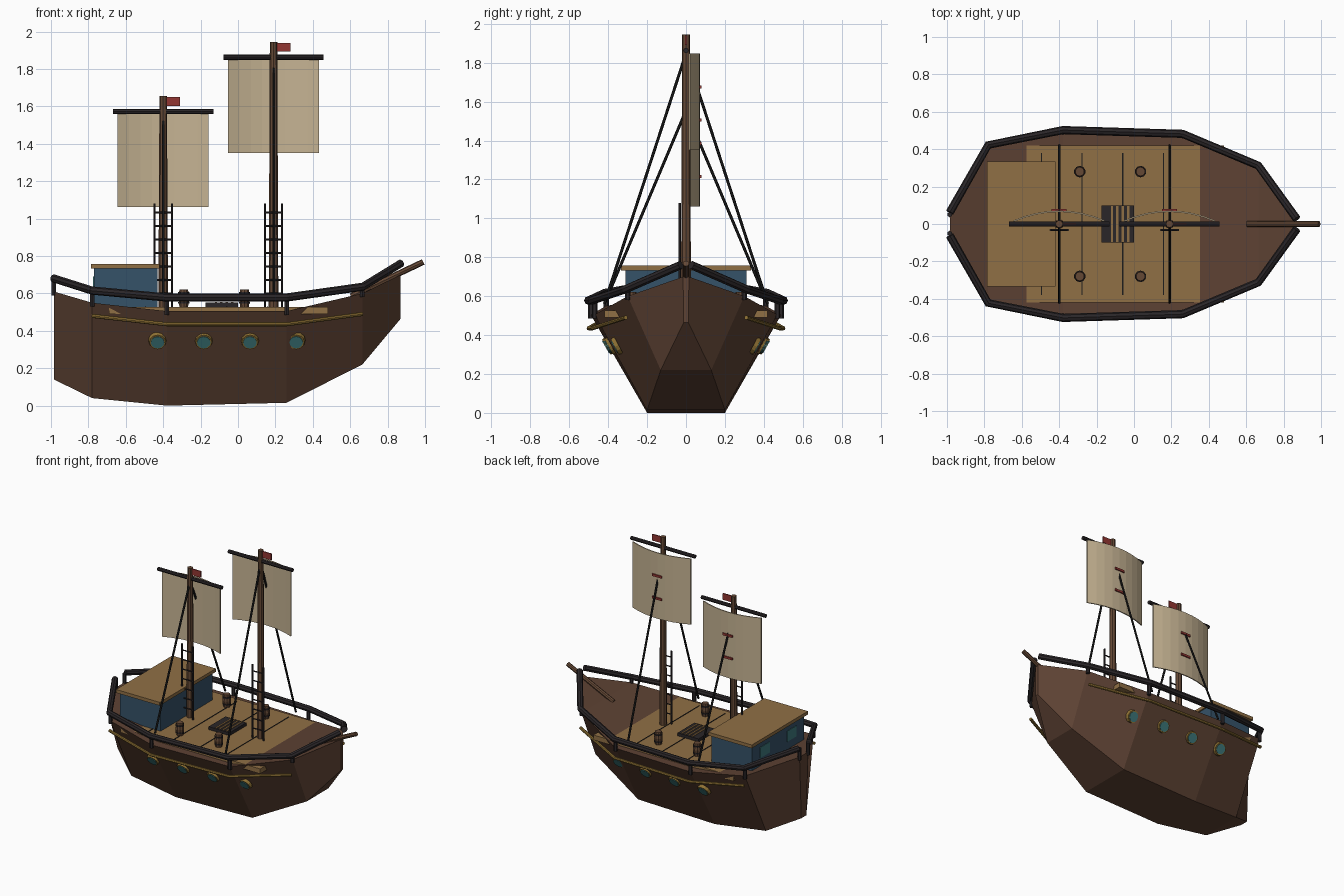
import bpy, bmesh, math
from mathutils import Vector

if "Cube" in bpy.data.objects:
    bpy.data.objects.remove(bpy.data.objects["Cube"])


def material(name, r, g, b):
    m = bpy.data.materials.new(name)
    m.use_nodes = True
    m.diffuse_color = (r, g, b, 1)
    m.node_tree.nodes["Principled BSDF"].inputs["Base Color"].default_value = (r, g, b, 1)
    return m


HULL = material("hull_brown", .11, .054, .033)
DECK = material("deck_tan", .28, .16, .06)
DARK = material("dark_trim", .023, .019, .021)
MAST = material("mast_brown", .13, .066, .036)
SAIL = material("sail_canvas", .56, .45, .29)
BLUE = material("cabin_blue", .036, .085, .14)
GOLD = material("gold_trim", .28, .17, .035)
TEAL = material("window_teal", .05, .2, .21)
RED = material("flag_red", .29, .037, .032)
ROPE = material("rope_black", .012, .012, .012)


def add(name, bm, mat):
    bmesh.ops.recalc_face_normals(bm, faces=bm.faces)
    me = bpy.data.meshes.new(name)
    bm.to_mesh(me)
    bm.free()
    me.materials.append(mat)
    ob = bpy.data.objects.new(name, me)
    bpy.context.collection.objects.link(ob)
    return ob


def box(name, mat, lo, hi):
    bm = bmesh.new()
    bmesh.ops.create_cube(bm, size=1)
    lo, hi = Vector(lo), Vector(hi)
    for v in bm.verts:
        v.co = (lo + hi) / 2 + v.co * (hi - lo)
    return add(name, bm, mat)


def rod(name, mat, a, b, r1, r2=None, sides=8):
    a, b = Vector(a), Vector(b)
    bm = bmesh.new()
    bmesh.ops.create_cone(bm, cap_ends=True, segments=sides, radius1=r1,
                          radius2=r1 if r2 is None else r2, depth=(b - a).length)
    turn = (b - a).to_track_quat('Z', 'Y')
    for v in bm.verts:
        v.co = turn @ v.co + (a + b) / 2
    return add(name, bm, mat)


def tube(name, mat, pts, r, sides=8):
    """Mitred tube following a list of points."""
    pts = [Vector(p) for p in pts]
    bm = bmesh.new()
    rings = []
    for i, p in enumerate(pts):
        d = (pts[min(i + 1, len(pts) - 1)] - pts[max(i - 1, 0)]).normalized()
        side = d.cross(Vector((0, 0, 1))).normalized()
        up = side.cross(d)
        rings.append([bm.verts.new(p + r * (side * math.cos(t) + up * math.sin(t)))
                      for t in (math.tau * k / sides for k in range(sides))])
    skin(bm, rings)
    return add(name, bm, mat)


def skin(bm, rings):
    n = len(rings[0])
    for a, b in zip(rings, rings[1:]):
        for k in range(n):
            bm.faces.new((a[k], a[(k + 1) % n], b[(k + 1) % n], b[k]))
    bm.faces.new(rings[0])
    bm.faces.new(rings[-1])


# Hull stations: x, top half width, top z, bottom half width, bottom z, rail z
STATIONS = [(-.985, .05, .61, .03, .14, .68), (-.78, .41, .55, .16, .04, .615),
            (-.38, .49, .505, .2, 0, .578), (.26, .47, .505, .2, .015, .578),
            (.665, .3, .6, .13, .22, .635), (.87, .015, .7, .012, .465, .76)]
bm = bmesh.new()
skin(bm, [[bm.verts.new(p) for p in ((x, -w, t), (x, w, t), (x, b, z), (x, -b, z))]
          for x, w, t, b, z, _ in STATIONS])
add("hull", bm, HULL)

# Deck and plank seams
DZ = .527
box("deck", DECK, (-.69, -.42, .49), (.48, .42, DZ))
for i in range(5):
    x = -.495 + i * .2175
    box("plank_seam", ROPE, (x - .003, -.38, DZ - .003), (x + .003, .38, DZ + .003))

# Rails, posts, trim, portholes on both sides
for s, side in ((-1, "right"), (1, "left")):
    tube(side + "_rail", DARK,
         [(x, s * (w + .012), r) for x, w, t, b, z, r in STATIONS], .022)
    for x, w, t, b, z, r in STATIONS[:-1]:
        rod(side + "_rail_post", DARK, (x, s * w, t - .02), (x, s * w, r), .014, sides=6)
    tube(side + "_gold_trim", GOLD,
         [(x, s * (w + .01), t - .07 - .04 * (x > .5)) for x, w, t, *_ in STATIONS[1:5]], .011)
    for i in range(4):
        px, pz = -.43 + .247 * i, .345
        a, c = (STATIONS[2], STATIONS[3]) if px < .26 else (STATIONS[3], STATIONS[4])
        f = (px - a[0]) / (c[0] - a[0])
        w, t, b, z = (a[k] + f * (c[k] - a[k]) for k in range(1, 5))
        p = Vector((px, s * (b + (w - b) * (pz - z) / (t - z)), pz))
        n = Vector((0, s * (t - z), b - w)).normalized()
        rod("porthole_frame", GOLD, p - n * .01, p + n * .012, .05, .044, 12)
        rod("porthole_glass", TEAL, p, p + n * .016, .036, sides=12)

# Cabin
box("cabin", BLUE, (-.77, -.31, .5), (-.43, .31, .735))
box("cabin_roof", DECK, (-.785, -.335, .732), (-.42, .335, .757))
for y in (-.16, .16):
    box("cabin_window", TEAL, (-.774, y - .055, .61), (-.768, y + .055, .69))

# Bowsprit
rod("bowsprit", MAST, (.605, 0, .585), (.99, 0, .768), .016)


def sail(name, x, top, bottom):
    """Canvas bellied towards +y, made from flat vertical strips."""
    n, half, th = 8, .243, .008
    bm = bmesh.new()
    rings = []
    for i in range(n + 1):
        u = 2 * i / n - 1
        y = .012 + .052 * (1 - u * u)
        rings.append([bm.verts.new((x + u * half, yy, z)) for yy, z in
                      ((y, bottom), (y + th, bottom), (y + th, top), (y, top))])
    skin(bm, rings)
    add(name, bm, SAIL)


# Masts with yard, sail, flag, ladder and shrouds
for name, x, top in (("aft", -.4, 1.655), ("fore", .19, 1.945)):
    yard = top - .082
    rod(name + "_mast", MAST, (x, 0, .5), (x, 0, top), .026, .02)
    rod(name + "_yard", DARK, (x - .268, 0, yard), (x + .268, 0, yard), .014)
    sail(name + "_sail", x, yard - .015, yard - .512)
    box(name + "_flag", RED, (x + .015, -.004, top - .053), (x + .09, .004, top - .005))
    for dz in (.27, .44):
        box(name + "_sail_tie", RED, (x - .04, .068, top - dz - .008),
            (x + .04, .08, top - dz + .008))
    for s in (-1, 1):
        rod(name + "_shroud", ROPE, (x, s * .42, .56), (x, s * .005, yard - .03), .0075, sides=6)
        rod(name + "_ladder_side", DARK, (x + s * .046, -.032, DZ),
            (x + s * .046, -.032, 1.08), .006, sides=6)
    for i in range(7):
        z = .6 + i * .072
        rod(name + "_ladder_rung", DARK, (x - .046, -.032, z), (x + .046, -.032, z), .005, sides=6)

# Barrels with dark bands
for x in (-.29, .035):
    for y in (-.28, .28):
        rod("barrel_lower", MAST, (x, y, DZ), (x, y, .575), .024, .031, 10)
        rod("barrel_upper", MAST, (x, y, .575), (x, y, .622), .031, .024, 10)
        for z in (.545, .597):
            rod("barrel_band", DARK, (x, y, z), (x, y, z + .01), .031, sides=10)

# Cargo hatch with slats
box("hatch", DARK, (-.175, -.1, DZ - .01), (0, .1, .55))
for i in range(4):
    x = -.118 + i * .029
    box("hatch_slat", DECK, (x - .006, -.095, .545), (x + .006, .095, .555))
